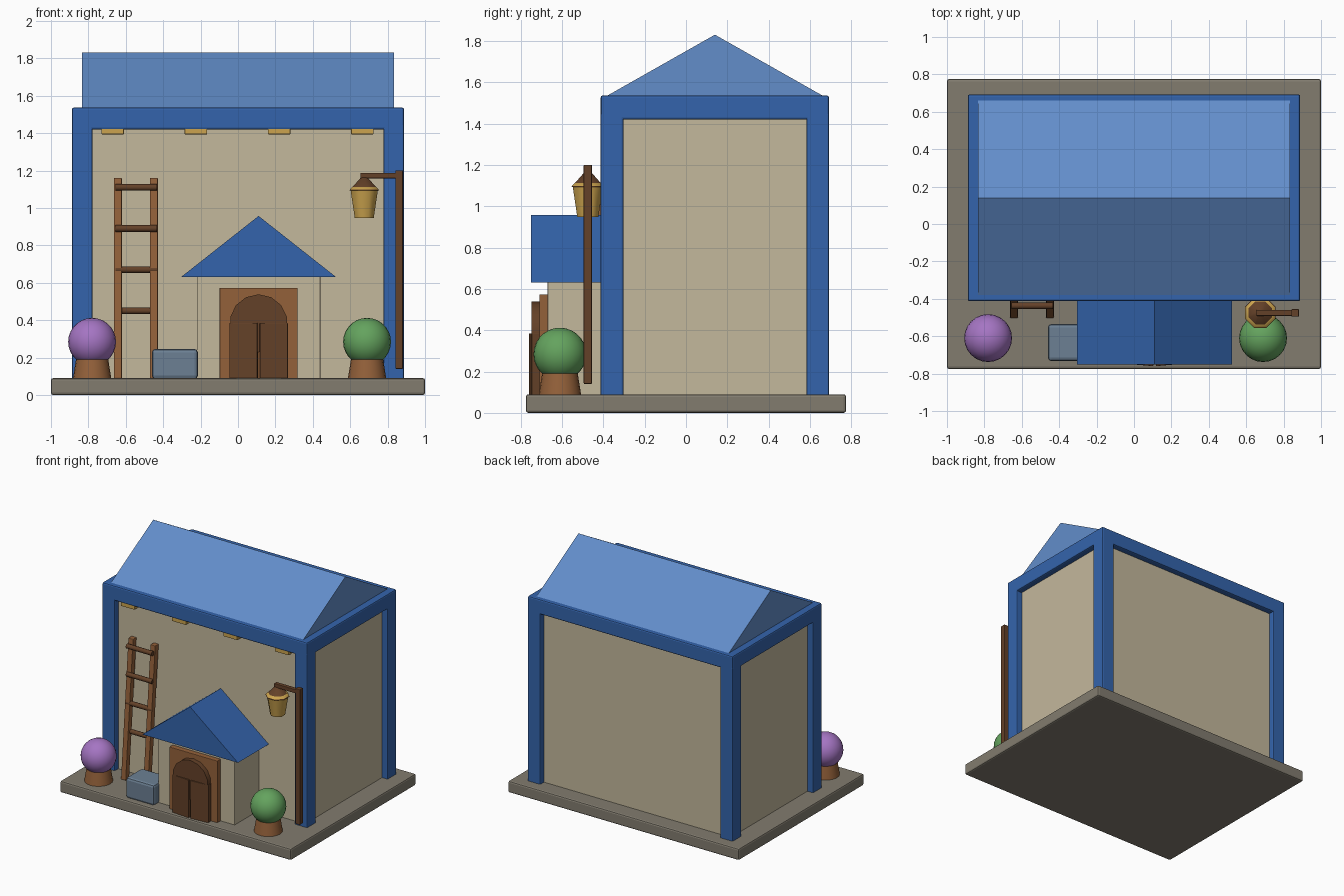
import bpy, bmesh, math
from mathutils import Matrix, Vector

if "Cube" in bpy.data.objects:
    bpy.data.objects.remove(bpy.data.objects["Cube"])


def mat(name, r, g, b):
    m = bpy.data.materials.new(name)
    lin = [((c / 255 + 0.055) / 1.055) ** 2.4 for c in (r, g, b)]
    m.diffuse_color = (*lin, 1)
    m.use_nodes = True
    m.node_tree.nodes["Principled BSDF"].inputs["Base Color"].default_value = m.diffuse_color
    return m


STONE = mat("stone", 130, 124, 111)
PLASTER = mat("plaster", 196, 184, 156)
BLUE = mat("deep_blue", 52, 100, 172)
ROOF = mat("light_blue", 98, 141, 202)
WOOD = mat("warm_wood", 148, 97, 58)
DARK = mat("dark_wood", 100, 65, 40)
PURPLE = mat("purple", 165, 117, 195)
GREEN = mat("green", 100, 163, 94)
SLATE = mat("slate_blue", 108, 128, 148)
GOLD = mat("gold", 204, 164, 78)


def finish(name, bm, material, smooth=None):
    bmesh.ops.recalc_face_normals(bm, faces=bm.faces)
    me = bpy.data.meshes.new(name)
    bm.to_mesh(me)
    bm.free()
    me.materials.append(material)
    ob = bpy.data.objects.new(name, me)
    bpy.context.collection.objects.link(ob)
    if smooth:
        bpy.ops.object.select_all(action='DESELECT')
        ob.select_set(True)
        bpy.context.view_layer.objects.active = ob
        bpy.ops.object.shade_smooth_by_angle(angle=math.radians(smooth))
    return ob


def box(name, x, y, z, material, bevel=0.0):
    """Box given by its (min, max) on each axis."""
    bm = bmesh.new()
    size = [b - a for a, b in (x, y, z)]
    mid = [(a + b) / 2 for a, b in (x, y, z)]
    bmesh.ops.create_cube(bm, size=1, matrix=Matrix.Translation(mid) @ Matrix.Diagonal((*size, 1)))
    if bevel:
        bmesh.ops.bevel(bm, geom=bm.edges[:], offset=bevel, segments=2, affect='EDGES', profile=0.5)
    return finish(name, bm, material)


def prism(name, tri, offset, material):
    """Triangular gable extruded along offset."""
    bm = bmesh.new()
    face = bm.faces.new([bm.verts.new(p) for p in tri])
    ext = bmesh.ops.extrude_face_region(bm, geom=[face], use_keep_orig=True)
    bmesh.ops.translate(bm, vec=offset, verts=[v for v in ext["geom"] if isinstance(v, bmesh.types.BMVert)])
    return finish(name, bm, material)


def cone(name, start, end, r1, r2, sides, material, smooth=30, spin=0.0):
    """Round bar, cone or disc between two points."""
    a, b = Vector(start), Vector(end)
    d = b - a
    bm = bmesh.new()
    m = Matrix.Translation((a + b) / 2) @ d.to_track_quat('Z', 'Y').to_matrix().to_4x4() @ Matrix.Rotation(spin, 4, 'Z')
    bmesh.ops.create_cone(bm, cap_ends=True, segments=sides, radius1=r1, radius2=r2, depth=d.length, matrix=m)
    return finish(name, bm, material, smooth)


# Ground slab and main building walls
box("base_slab", (-1, 1), (-0.775, 0.775), (0, 0.09), STONE, 0.012)
box("main_walls", (-0.84, 0.84), (-0.37, 0.645), (0.08, 1.5), PLASTER)

# Corner posts and the ring of beams on top
X, Y0, Y1, W = 0.888, -0.413, 0.692, 0.11
for side, sx in (("left", -1), ("right", 1)):
    xs = tuple(sorted((sx * X, sx * (X - W))))
    box(f"front_post_{side}", xs, (Y0, Y0 + W), (0.08, 1.45), BLUE, 0.008)
    box(f"back_post_{side}", xs, (Y1 - W, Y1), (0.08, 1.45), BLUE, 0.008)
    box(f"side_beam_{side}", xs, (Y0, Y1), (1.42, 1.536), BLUE, 0.01)
box("front_beam", (-X, X), (Y0, Y0 + W), (1.42, 1.536), BLUE, 0.01)
box("back_beam", (-X, X), (Y1 - W, Y1), (1.42, 1.536), BLUE, 0.01)

# Main roof
prism("main_roof", [(-0.833, -0.39, 1.53), (-0.833, 0.67, 1.53), (-0.833, 0.14, 1.83)], (1.666, 0, 0), ROOF)

# Small lights under the front beam
for i in range(4):
    cx = -0.67 + i * 0.445
    box(f"beam_light_{i + 1}", (cx - 0.06, cx + 0.06), (-0.41, -0.35), (1.393, 1.425), GOLD, 0.004)

# Porch with its gable roof
PX = 0.11
box("porch_walls", (PX - 0.33, PX + 0.33), (-0.67, -0.36), (0.08, 0.64), PLASTER, 0.004)
prism("porch_roof", [(PX - 0.415, -0.75, 0.63), (PX + 0.415, -0.75, 0.63), (PX, -0.75, 0.957)], (0, 0.38, 0), BLUE)

# Door frame, arch and two leaves that stand slightly ajar
box("door_frame", (PX - 0.208, PX + 0.208), (-0.71, -0.66), (0.085, 0.573), WOOD, 0.003)
cone("door_arch", (PX, -0.748, 0.383), (PX, -0.70, 0.383), 0.155, 0.155, 14, DARK, spin=math.pi / 14 * 0)
for side, s in (("left", -1), ("right", 1)):
    leaf = box(f"door_leaf_{side}", (0, 0.15), (-0.02, 0.02), (0.085, 0.385), DARK, 0.003)
    leaf.location = (PX + s * 0.155, -0.727, 0)
    leaf.rotation_euler.z = math.radians(-5 if s < 0 else 185)

# Leaning ladder
for side, cx in (("left", -0.642), ("right", -0.45)):
    rail = box(f"ladder_rail_{side}", (cx - 0.021, cx + 0.021), (-0.022, 0.022), (0.088, 1.16), WOOD, 0.004)
    for v in rail.data.vertices:
        v.co.y += -0.48 + (v.co.z - 0.09) * 0.085
for i in range(4):
    z = 0.45 + i * 0.22
    cone(f"ladder_rung_{i + 1}", (-0.655, -0.437, z), (-0.432, -0.437, z), 0.018, 0.018, 10, DARK, 40)

# Crate by the door
box("crate", (-0.46, -0.215), (-0.733, -0.535), (0.085, 0.246), SLATE, 0.018)

# Potted round bushes
for side, cx, material in (("left", -0.78, PURPLE), ("right", 0.69, GREEN)):
    cone(f"pot_{side}", (cx, -0.61, 0.085), (cx, -0.61, 0.21), 0.103, 0.083, 20, WOOD, 40)
    bm = bmesh.new()
    bmesh.ops.create_uvsphere(bm, u_segments=24, v_segments=14, radius=0.128,
                              matrix=Matrix.Translation((cx, -0.61, 0.284)))
    finish(f"bush_{side}", bm, material, 40)

# Lamp post, arm and hanging lantern
LX, LY = 0.675, -0.475
box("lamp_post", (0.842, 0.882), (LY - 0.02, LY + 0.02), (0.14, 1.2), DARK, 0.004)
box("lamp_arm", (0.655, 0.86), (LY - 0.016, LY + 0.016), (1.158, 1.188), DARK, 0.004)
cone("lantern_glass", (LX, LY, 0.947), (LX, LY, 1.095), 0.055, 0.079, 8, GOLD, 50, math.pi / 8)
cone("lantern_cap", (LX, LY, 1.092), (LX, LY, 1.162), 0.087, 0.02, 8, DARK, 50, math.pi / 8)
cone("lantern_ring", (LX, LY, 1.098), (LX, LY, 1.113), 0.084, 0.069, 8, GOLD, 50, math.pi / 8)
